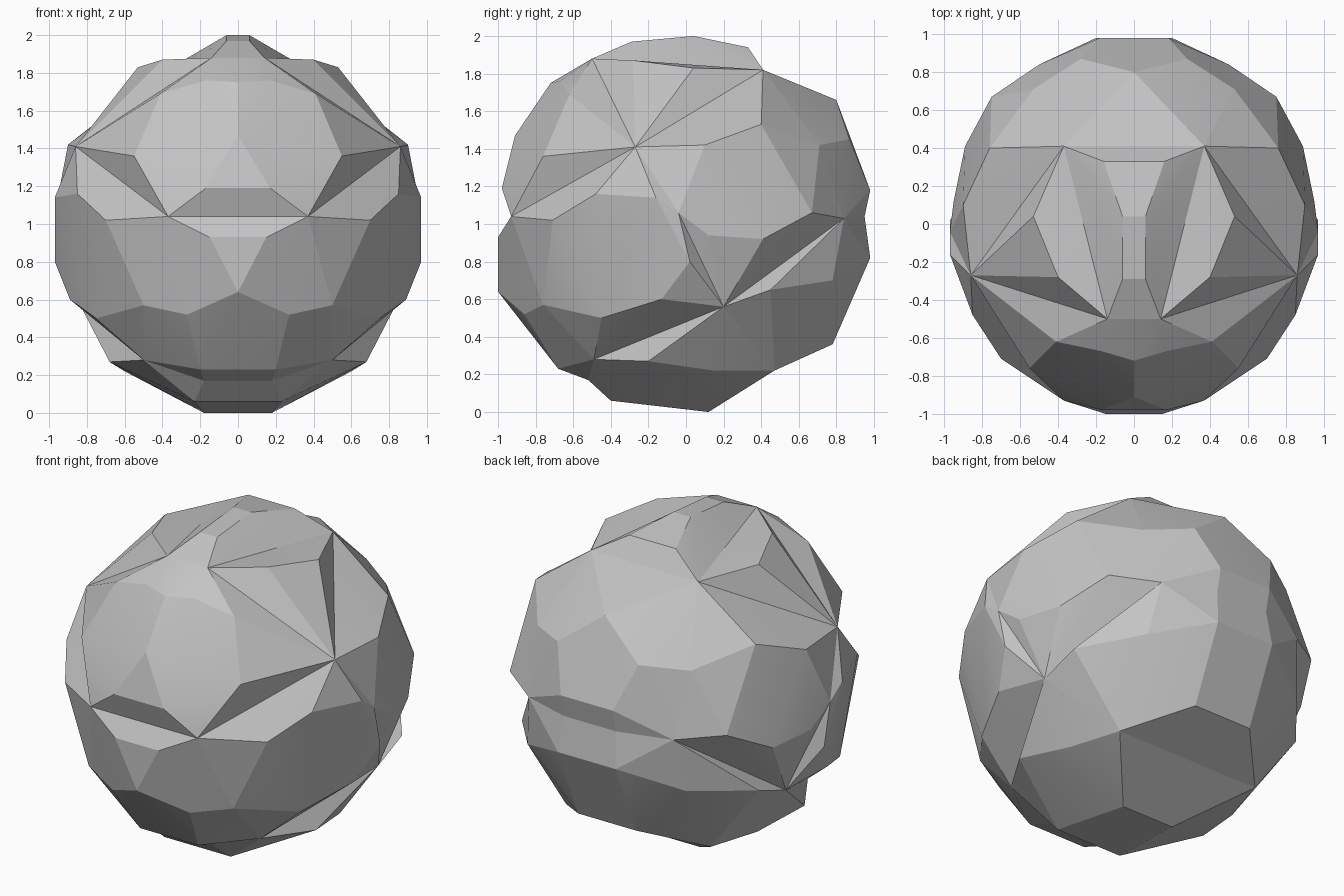
import bpy
import bmesh
from math import radians
from mathutils import Vector

# Remove the default object only
default_cube = bpy.data.objects.get("Cube")
if default_cube:
    bpy.data.objects.remove(default_cube, do_unlink=True)


def make_material(name, colour):
    material = bpy.data.materials.new(name)
    material.use_nodes = True
    material.diffuse_color = colour
    shader = material.node_tree.nodes["Principled BSDF"]
    shader.inputs["Base Color"].default_value = colour
    return material


# Tight points where the domes meet, on the left half, from the ball's centre
knots = {
    "brow": (.37, -.93, .04),
    "crown": (.14, -.5, .88),
    "shoulder": (.86, -.27, .41),
    "nape": (.37, .41, .82),
    "rear": (.53, .71, .42),
    "rear_low": (.5, .84, .03),
    "rear_middle": (.18, .95, .04),
    "flank": (.97, -.04, .06),
    "hip": (.83, .2, -.44),
    "cheek": (.5, -.76, -.43),
    "jaw": (.5, -.49, -.72),
    "jaw_middle": (.18, -.52, -.83),
    "heel": (.5, .47, -.78),
}

# Domes that straddle the middle: border knots, then raised corners
middle_domes = [
    # front
    ("brow shoulder crown",
     [(.17, -.98, .19), (0, -.91, .47), (0, -.72, .75), (.17, -.67, .76),
      (.55, -.76, .36), (.41, -.62, .69), (0, -.55, .85)]),
    # chin
    ("brow cheek jaw jaw_middle",
     [(.15, -1, -.07), (0, -1, -.36), (.27, -.86, -.48), (.2, -.68, -.77)]),
    # top
    ("crown nape",
     [(.06, -.29, .97), (.06, .04, 1), (.16, .33, .94)]),
    # upper back
    ("nape rear rear_low rear_middle",
     [(0, .8, .66), (.28, .87, .45), (.18, .98, .18)]),
    # lower back
    ("rear_low rear_middle hip heel",
     [(.2, .98, -.18), (.55, .78, -.3), (.2, .78, -.64), (.82, .45, -.35)]),
    # bottom
    ("hip jaw jaw_middle heel",
     [(.23, -.4, -.94), (.18, .12, -1), (.6, .15, -.78), (.68, -.2, -.73)]),
]

# Domes that stand on each side
paired_domes = [
    # temple
    ("crown nape shoulder",
     [(.4, -.28, .87), (.53, .04, .83)]),
    # front side
    ("brow shoulder flank hip jaw cheek",
     [(.7, -.71, .02), (.85, -.48, .16), (.97, -.16, .14), (.97, .02, -.2),
      (.89, -.13, -.4), (.75, -.45, -.5)]),
    # back side
    ("shoulder flank hip rear_low rear nape",
     [(.9, .1, .42), (.76, .4, .53), (.75, .67, .06), (.89, .41, -.08),
      (.95, .12, -.06)]),
]


def dome_points(border, corners, side):
    points = [knots[name] for name in border.split()] + corners
    return [Vector((side * x, y, z)) for x, y, z in points]


def add_dome(bm, points):
    """Stretch a shell over the points and leave it open towards the centre."""
    core = bm.verts.new()
    verts = [core] + [bm.verts.new(p) for p in points]
    hull = bmesh.ops.convex_hull(bm, input=verts)["geom"]
    faces = [g for g in hull if isinstance(g, bmesh.types.BMFace)]
    bmesh.ops.recalc_face_normals(bm, faces=faces)
    bmesh.ops.delete(bm, geom=[core], context="VERTS")


def make_faceted_ball(name, material):
    bm = bmesh.new()
    for border, corners in middle_domes:
        points = dome_points(border, corners, 1)
        points += [p for p in dome_points(border, corners, -1) if p.x]
        add_dome(bm, points)
    for border, corners in paired_domes:
        for side in (1, -1):
            add_dome(bm, dome_points(border, corners, side))

    # Clear covered corners, then stand the ball on the ground
    loose = [v for v in bm.verts if not v.link_faces]
    bmesh.ops.delete(bm, geom=loose, context="VERTS")
    bmesh.ops.translate(bm, vec=(0, 0, 1), verts=list(bm.verts))

    mesh = bpy.data.meshes.new(name)
    bm.to_mesh(mesh)
    bm.free()
    mesh.materials.append(material)
    ball = bpy.data.objects.new(name, mesh)
    bpy.context.collection.objects.link(ball)
    return ball


stone_grey = make_material("stone_grey", (.55, .55, .55, 1))
ball = make_faceted_ball("faceted_ball", stone_grey)

# Soften the shallow folds on the domes and keep the creases sharp
for other in bpy.context.selected_objects:
    other.select_set(False)
ball.select_set(True)
bpy.context.view_layer.objects.active = ball
bpy.ops.object.shade_smooth_by_angle(angle=radians(14))
